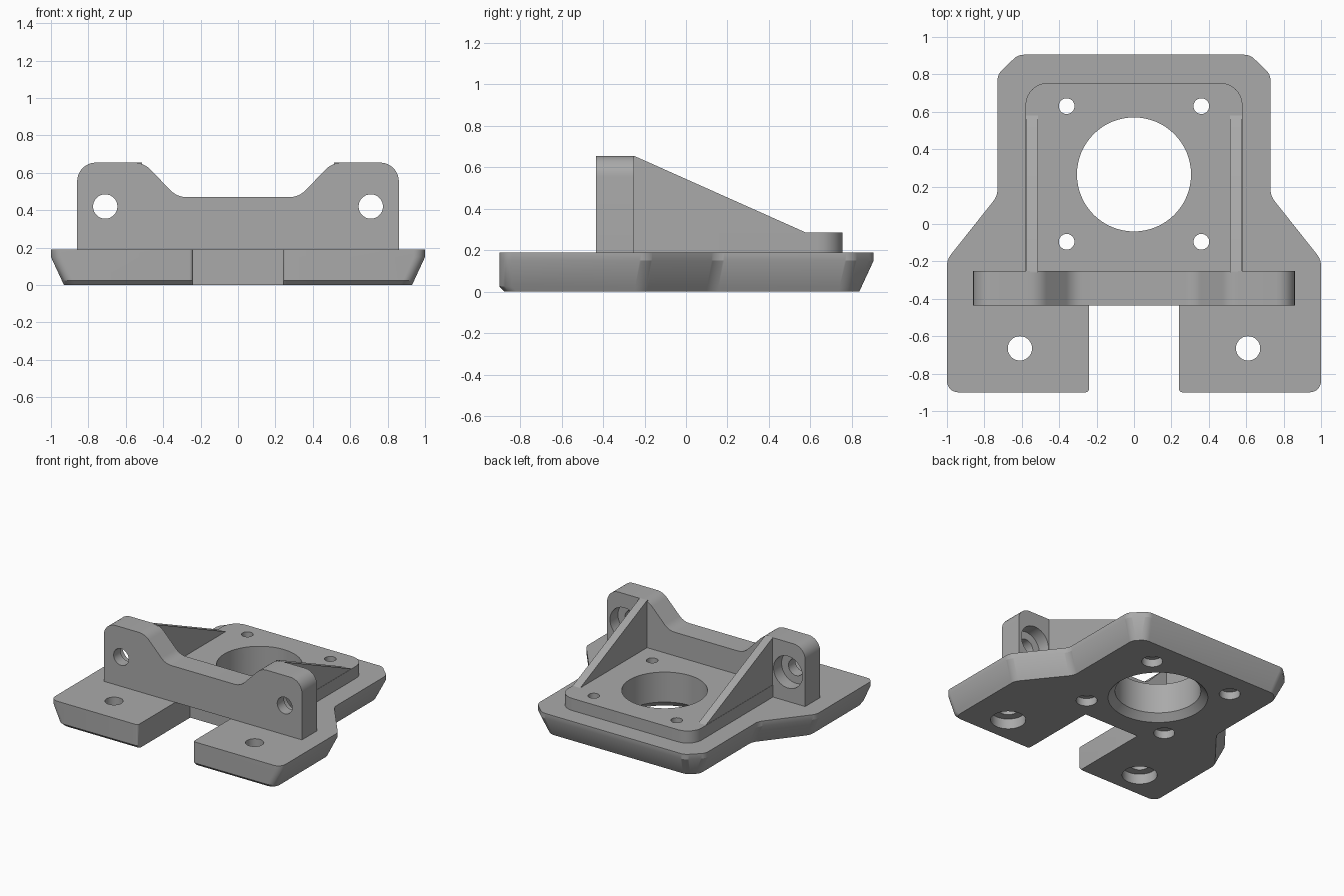
import bpy, bmesh, math
from mathutils import Vector, Matrix

if "Cube" in bpy.data.objects:
    bpy.data.objects.remove(bpy.data.objects["Cube"])

grey = bpy.data.materials.new("plain grey")
grey.diffuse_color = (0.4, 0.4, 0.4, 1)
grey.use_nodes = True
grey.node_tree.nodes["Principled BSDF"].inputs["Base Color"].default_value = grey.diffuse_color


def rounded(points, n=8):
    """Round each (x, y, radius) corner with an exact arc."""
    out = []
    for i, (x, y, r) in enumerate(points):
        p = Vector((x, y))
        if r == 0:
            out.append(p)
            continue
        a = (Vector(points[i - 1][:2]) - p).normalized()
        b = (Vector(points[(i + 1) % len(points)][:2]) - p).normalized()
        half = (math.pi - a.angle(b)) / 2
        d, w = r * math.tan(half), math.cos(half)
        for k in range(n + 1):
            t = k / n
            c0, c1, c2 = (1 - t) ** 2, 2 * t * (1 - t) * w, t * t
            out.append((c0 * (p + a * d) + c1 * p + c2 * (p + b * d)) / (c0 + c1 + c2))
    return out


def mirrored(half):
    """Close a right-hand half outline with its mirror image."""
    return half + [(-x, y, r) for x, y, r in reversed(half)]


def loft(name, loops):
    """Skin a stack of equal-length 3D loops and cap both ends."""
    bm = bmesh.new()
    rows = [[bm.verts.new(p) for p in loop] for loop in loops]
    n = len(rows[0])
    for lo, hi in zip(rows, rows[1:]):
        for i in range(n):
            j = (i + 1) % n
            bm.faces.new((lo[i], lo[j], hi[j], hi[i]))
    bm.faces.new(list(reversed(rows[0])))
    bm.faces.new(rows[-1])
    bmesh.ops.recalc_face_normals(bm, faces=bm.faces)
    me = bpy.data.meshes.new(name)
    bm.to_mesh(me)
    bm.free()
    ob = bpy.data.objects.new(name, me)
    bpy.context.collection.objects.link(ob)
    me.materials.append(grey)
    return ob


def cut(target, centre, profile, along_y=False, n=64):
    """Cut a turned hole; profile is (radius, height) pairs along the axis."""
    rot = Matrix.Rotation(-math.pi / 2, 4, 'X') if along_y else Matrix()
    m = Matrix.Translation(centre) @ rot
    ring = [(math.cos(2 * math.pi * i / n), math.sin(2 * math.pi * i / n)) for i in range(n)]
    cutter = loft("cutter", [[m @ Vector((r * c, r * s, h)) for c, s in ring] for r, h in profile])
    cutter.hide_render = True
    mod = target.modifiers.new("hole", 'BOOLEAN')
    mod.operation, mod.solver, mod.object = 'DIFFERENCE', 'EXACT', cutter
    bpy.context.view_layer.objects.active = target
    bpy.ops.object.modifier_apply(modifier=mod.name)
    bpy.data.objects.remove(cutter)


def base_level(z, off, front):
    """Base outline, with sides and back drawn in by off."""
    k = off / 0.07
    half = [(0.24, -0.25, 0), (0.24, front, 0.02), (1 - off, front, 0.06),
            (1 - off, -0.19 - 0.024 * k, 0.1), (0.73 - off, 0.15 - 0.025 * k, 0.1),
            (0.73 - off, 0.80 - 0.03 * k, 0.08), (0.62 - 0.028 * k, 0.905 - off, 0.08)]
    return [(p.x, p.y, z) for p in rounded(mirrored(half))]


# Base plate with tapered sides and a front notch
base = loft("base_plate", [base_level(0, 0.07, -0.875), base_level(0.025, 0.058, -0.9),
                           base_level(0.15, 0, -0.9), base_level(0.19, 0, -0.9)])

# Raised pad behind the wall
pad_outline = rounded(mirrored([(0.58, -0.25, 0), (0.58, 0.755, 0.12)]))
pad = loft("raised_pad", [[(p.x, p.y, z) for p in pad_outline] for z in (0.185, 0.285)])

# Upright wall with two ears
wall_outline = rounded(mirrored([(0.86, 0.19, 0), (0.86, 0.655, 0.1),
                                 (0.505, 0.655, 0.12), (0.325, 0.47, 0.12)]))
wall = loft("upright_wall", [[(p.x, y, p.y) for p in wall_outline] for y in (-0.435, -0.25)])

# Sloping side gussets
gussets = []
for s, side in ((1, "right"), (-1, "left")):
    tri = [(-0.26, 0.19), (0.59, 0.19), (0.59, 0.28), (-0.25, 0.655), (-0.26, 0.655)]
    gussets.append(loft(side + "_gusset", [[(s * x, y, z) for y, z in tri] for x in (0.513, 0.578)]))

# Large bore, chamfered underneath
cut(base, (0, 0.265, 0), [(0.375, -0.02), (0.305, 0.05), (0.305, 0.4)])
cut(pad, (0, 0.265, 0), [(0.305, -0.02), (0.305, 0.4)])

# Screw holes, counterbored
for s in (1, -1):
    for y in (0.63, -0.095):
        cut(base, (s * 0.36, y, 0), [(0.075, -0.02), (0.075, 0.06), (0.042, 0.061), (0.042, 0.4)], n=40)
        cut(pad, (s * 0.36, y, 0), [(0.042, -0.02), (0.042, 0.4)], n=40)
    cut(base, (s * 0.61, -0.665, 0), [(0.125, -0.02), (0.125, 0.08), (0.065, 0.081), (0.065, 0.4)])
    cut(wall, (s * 0.71, -0.435, 0.42), [(0.065, -0.05), (0.065, 0.085), (0.125, 0.086), (0.125, 0.25)],
        along_y=True)

# Smooth the rounded corners and keep real edges sharp
for ob in [base, pad, wall] + gussets:
    bpy.ops.object.select_all(action='DESELECT')
    ob.select_set(True)
    bpy.context.view_layer.objects.active = ob
    bpy.ops.object.shade_smooth_by_angle(angle=math.radians(25))
